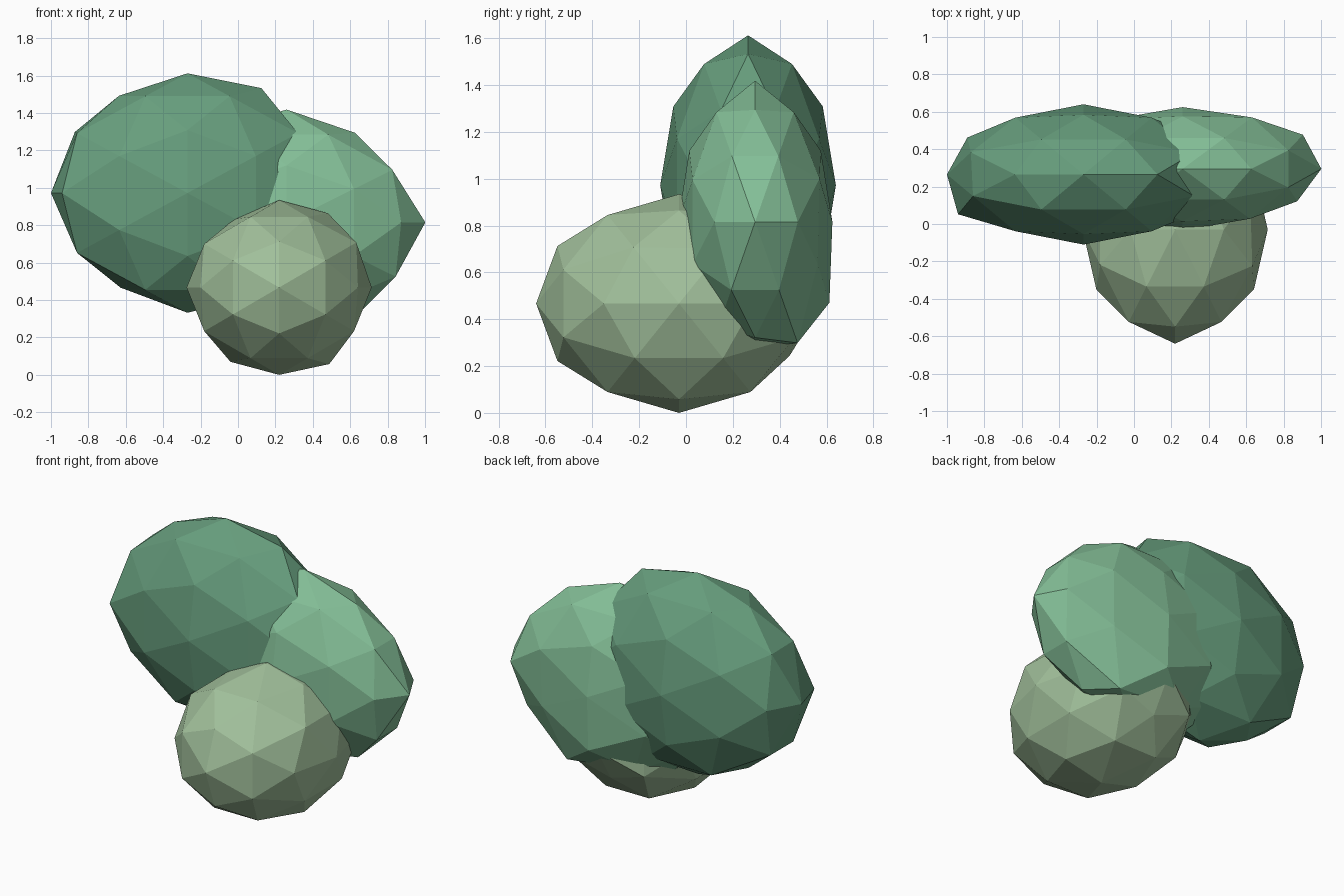
import bpy, bmesh
from itertools import product
from mathutils import Vector

if "Cube" in bpy.data.objects:
    bpy.data.objects.remove(bpy.data.objects["Cube"])

# Unit directions of a once-subdivided icosahedron aligned with the axes
A, B = 0.5257, 0.8507
BASE = [(1, 0, 0), (0, 1, 0), (0, 0, 1),
        (A, 0, B), (0, B, A), (B, A, 0),
        (.309, .5, .809), (.809, .309, .5), (.5, .809, .309)]


def leaf_clump(name, centre, radii, colour, bumps):
    """Faceted ellipsoid; bumps are (direction, radial factor) pairs."""
    dirs = sorted({tuple(s * c + 0.0 for s, c in zip(signs, d))
                   for d in BASE for signs in product((-1, 1), repeat=3)})
    bm = bmesh.new()
    for d in dirs:
        bm.verts.new(d)
    bmesh.ops.convex_hull(bm, input=bm.verts)
    bmesh.ops.triangulate(bm, faces=bm.faces)
    bmesh.ops.recalc_face_normals(bm, faces=bm.faces)
    # irregular foliage: push single corners in or out
    factors = {}
    for d, f in bumps:
        target = Vector(d)
        v = max(bm.verts, key=lambda q: q.co.normalized().dot(target.normalized()))
        factors[v] = f
    for v in bm.verts:
        v.co *= factors.get(v, 1.0)
        v.co = Vector(c + r * p for c, r, p in zip(centre, radii, v.co))
    me = bpy.data.meshes.new(name)
    bm.to_mesh(me)
    bm.free()
    mat = bpy.data.materials.new(name + "_green")
    mat.diffuse_color = (*colour, 1)
    mat.use_nodes = True
    mat.node_tree.nodes["Principled BSDF"].inputs["Base Color"].default_value = mat.diffuse_color
    me.materials.append(mat)
    ob = bpy.data.objects.new(name, me)
    bpy.context.collection.objects.link(ob)


# Large dark clump, back left
leaf_clump("large_clump", (-.27, .265, .972), (.73, .375, .64), (.135, .34, .205),
           [((-B, -A, 0), 1.08), ((A, 0, B), 1.03), ((-A, 0, B), .955),
            ((-A, 0, -B), .93), ((-.809, .309, .5), 1.02)])

# Bright clump, back right
leaf_clump("side_clump", (.26, .295, .815), (.72, .33, .58), (.23, .52, .31),
           [((1, 0, 0), 1.03), ((0, 0, 1), 1.04), ((0, 0, -1), .94),
            ((A, 0, B), .97), ((.809, .309, .5), .97), ((.809, -.309, .5), .97),
            ((0, B, -A), 1.13), ((.309, .5, -.809), 1.1),
            ((.309, -.5, -.809), .95), ((B, A, 0), 1.05), ((.5, .809, .309), 1.03)])

# Pale rounded clump, front
leaf_clump("front_clump", (.22, -.03, .467), (.495, .61, .467), (.36, .53, .33),
           [((-A, 0, B), .92), ((0, B, -A), .91), ((A, 0, -B), 1.03),
            ((.809, -.309, .5), 1.03), ((0, B, A), .95)])
